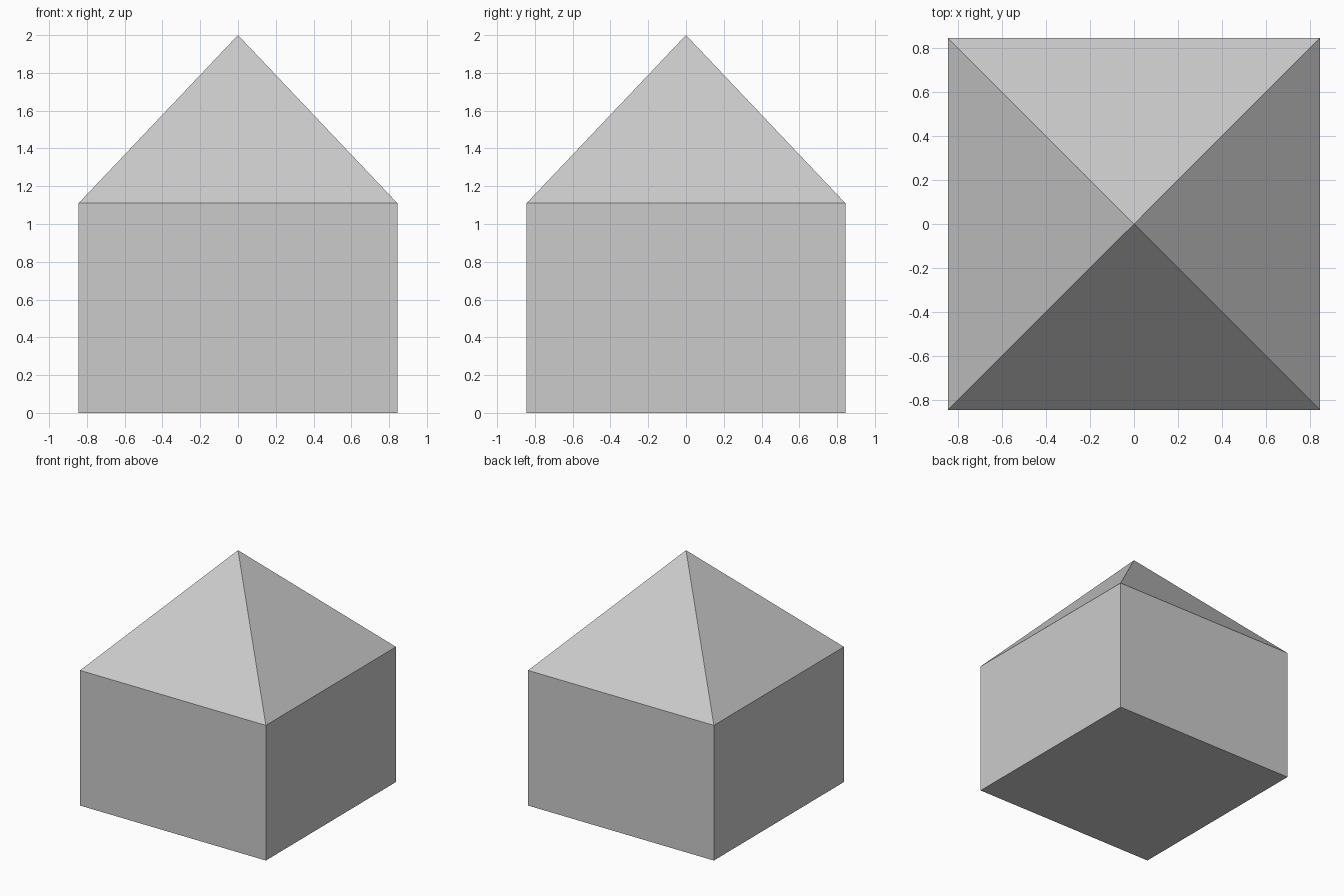
import bpy
import bmesh
from mathutils import Matrix, Vector

if "Cube" in bpy.data.objects:
    bpy.data.objects.remove(bpy.data.objects["Cube"])

HALF = 0.844      # half width of the square plan
EAVES = 1.11      # height where the walls meet the roof
APEX = 2.0        # roof peak

bm = bmesh.new()

# Square wall block standing on the ground
size = Matrix.Diagonal((2 * HALF, 2 * HALF, EAVES, 1))
bmesh.ops.create_cube(bm, size=1, matrix=Matrix.Translation((0, 0, EAVES / 2)) @ size)

# Pyramid roof: poke the top face and lift its centre to the peak
bm.normal_update()
top = max(bm.faces, key=lambda f: f.calc_center_median().z)
peak = bmesh.ops.poke(bm, faces=[top])["verts"][0]
peak.co = Vector((0, 0, APEX))
bmesh.ops.recalc_face_normals(bm, faces=bm.faces)

mesh = bpy.data.meshes.new("house_block")
bm.to_mesh(mesh)
bm.free()
house = bpy.data.objects.new("house_block", mesh)
bpy.context.collection.objects.link(house)
